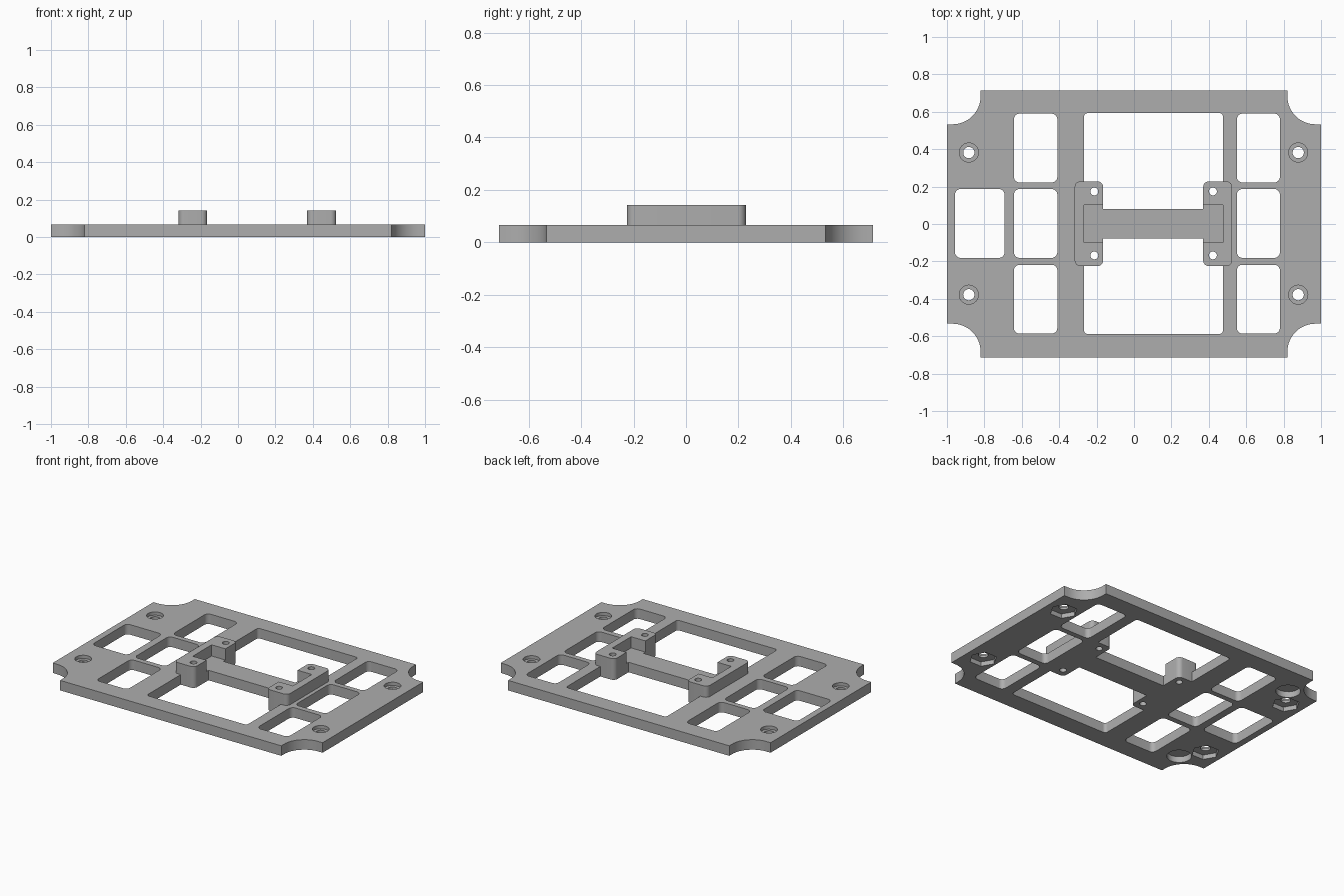
import bpy, bmesh, math

cube = bpy.data.objects.get("Cube")
if cube:
    bpy.data.objects.remove(cube, do_unlink=True)

GREY = (0.42, 0.42, 0.42, 1.0)
grey = bpy.data.materials.new("matte grey")
grey.use_nodes = True
grey.diffuse_color = GREY
grey.node_tree.nodes["Principled BSDF"].inputs["Base Color"].default_value = GREY

THICK = 0.067      # plate thickness
TOP = 0.142        # top of the mounting blocks
THROUGH = (-0.1, 0.3)


def prism(name, outline, z0, z1):
    """Extrude a counter-clockwise outline between two heights."""
    bm = bmesh.new()
    face = bm.faces.new([bm.verts.new((x, y, z0)) for x, y in outline])
    up = bmesh.ops.extrude_face_region(bm, geom=[face])["geom"]
    for v in up:
        if isinstance(v, bmesh.types.BMVert):
            v.co.z = z1
    bmesh.ops.recalc_face_normals(bm, faces=bm.faces)
    mesh = bpy.data.meshes.new(name)
    bm.to_mesh(mesh)
    bm.free()
    mesh.materials.append(grey)
    obj = bpy.data.objects.new(name, mesh)
    bpy.context.collection.objects.link(obj)
    return obj


def arc(cx, cy, r, a0, a1, n=8):
    angles = [math.radians(a0 + (a1 - a0) * i / n) for i in range(n + 1)]
    return [(cx + r * math.cos(a), cy + r * math.sin(a)) for a in angles]


def rounded(x0, x1, y0, y1, r):
    pts = []
    for cx, cy, a in ((x1 - r, y1 - r, 0), (x0 + r, y1 - r, 90),
                      (x0 + r, y0 + r, 180), (x1 - r, y0 + r, 270)):
        pts += arc(cx, cy, r, a, a + 90)
    return pts


def rect(x0, x1, y0, y1):
    return [(x0, y0), (x1, y0), (x1, y1), (x0, y1)]


def circle(cx, cy, r, n=32):
    return arc(cx, cy, r, 0, 360, n)[:-1]


def cut(obj, cuts):
    """Subtract prisms, then bake the result and drop the cutters."""
    cutters = []
    for outline, (z0, z1) in cuts:
        cutter = prism("cutter", outline, z0, z1)
        cutter.hide_render = True
        mod = obj.modifiers.new("cut", 'BOOLEAN')
        mod.operation = 'DIFFERENCE'
        mod.solver = 'EXACT'
        mod.object = cutter
        cutters.append(cutter)
    deps = bpy.context.evaluated_depsgraph_get()
    baked = bpy.data.meshes.new_from_object(obj.evaluated_get(deps))
    obj.modifiers.clear()
    obj.data = baked
    for cutter in cutters:
        bpy.data.objects.remove(cutter, do_unlink=True)


# Plate outline with a scooped notch at each corner
W, D, N, R = 1.0, 0.713, 0.18, 0.15
outline = []
for sx, sy in ((1, 1), (-1, 1), (-1, -1), (1, -1)):
    scoop = [(W, D - N)] + arc(W - N + R, D - N + R, R, 270, 180, 12) + [(W - N, D)]
    if sx * sy < 0:
        scoop.reverse()
    outline += [(sx * x, sy * y) for x, y in scoop]
plate = prism("plate", outline, 0, THICK)

# Openings in the plate: side columns, one extra side opening, two beside the bar
cuts = []
for x0, x1 in ((-0.642, -0.41), (0.55, 0.78)):
    for cy in (-0.402, 0.003, 0.406):
        cuts.append((rounded(x0, x1, cy - 0.184, cy + 0.184, 0.03), THROUGH))
cuts.append((rounded(-0.957, -0.692, -0.181, 0.187, 0.03), THROUGH))
cuts.append((rounded(-0.267, 0.476, 0.08, 0.593, 0.02), THROUGH))
cuts.append((rounded(-0.267, 0.476, -0.588, -0.077, 0.02), THROUGH))

# Screw holes, with a counterbore above and a nut pocket below
for x in (-0.883, 0.878):
    for y in (-0.378, 0.382):
        cuts.append((circle(x, y, 0.03), THROUGH))
        cuts.append((circle(x, y, 0.051), (0.045, 0.1)))
        cuts.append((circle(x, y, 0.085, 6), (-0.1, 0.03)))

# Round blind recesses underneath
for y in (-0.515, 0.515):
    cuts.append((circle(-0.79, y, 0.075), (-0.1, 0.04)))
cut(plate, cuts)

# Mounting blocks: rounded, with two holes and a pocket open towards the bar
parts = [plate]
for name, x0, x1, p0, p1, hole_x in (
        ("right_block", -0.317, -0.165, -0.267, -0.1, -0.212),
        ("left_block", 0.37, 0.525, 0.3, 0.476, 0.422)):
    block = prism(name, rounded(x0, x1, -0.225, 0.228, 0.03), 0, TOP)
    block_cuts = [(rect(p0, p1, -0.098, 0.102), (THICK, 0.3))]
    for y in (-0.168, 0.174):
        block_cuts.append((circle(hole_x, y, 0.021, 24), THROUGH))
    cut(block, block_cuts)
    parts.append(block)

# Smooth the round walls, keep the corners crisp
bpy.ops.object.select_all(action='DESELECT')
for obj in parts:
    obj.select_set(True)
bpy.context.view_layer.objects.active = plate
bpy.ops.object.shade_smooth_by_angle(angle=math.radians(30))
